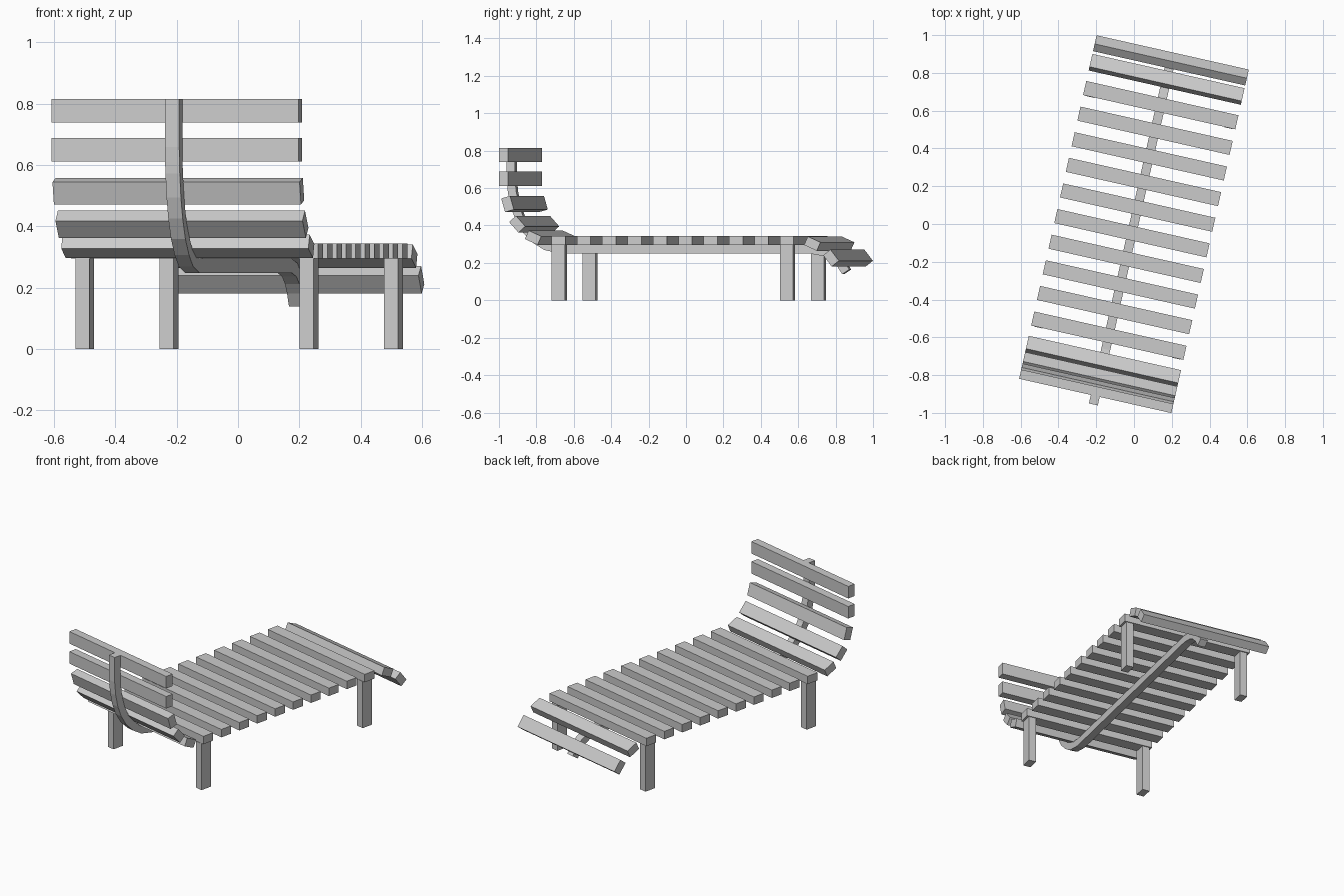
import bpy, bmesh
from math import radians
from mathutils import Matrix, Vector

old = bpy.data.objects.get("Cube")
if old:
    bpy.data.objects.remove(old, do_unlink=True)

grey = bpy.data.materials.new("plain_grey")
grey.use_nodes = True
grey.diffuse_color = (0.6, 0.6, 0.6, 1)
grey.node_tree.nodes["Principled BSDF"].inputs["Base Color"].default_value = (0.6, 0.6, 0.6, 1)

# The whole lounger stands turned about the vertical axis
TURN = Matrix.Rotation(radians(-12.7), 4, 'Z')
SLAT = (0.826, 0.076, 0.05)


def finish(name, bm):
    bmesh.ops.recalc_face_normals(bm, faces=bm.faces)
    mesh = bpy.data.meshes.new(name)
    bm.to_mesh(mesh)
    bm.free()
    mesh.materials.append(grey)
    obj = bpy.data.objects.new(name, mesh)
    bpy.context.collection.objects.link(obj)
    return obj


def box(name, size, centre, tilt=0):
    bm = bmesh.new()
    bmesh.ops.create_cube(bm, size=1)
    bmesh.ops.scale(bm, vec=size, verts=bm.verts)
    obj = finish(name, bm)
    obj.matrix_world = TURN @ Matrix.Translation(centre) @ Matrix.Rotation(radians(tilt), 4, 'X')


def strip(name, path, width, thickness):
    """Bar of constant thickness below a (length, height) path."""
    pts = [Vector(p) for p in path]
    lower = []
    for i, p in enumerate(pts):
        d = (pts[min(i + 1, len(pts) - 1)] - pts[max(i - 1, 0)]).normalized()
        lower.append(p + Vector((d.y, -d.x)) * thickness)
    bm = bmesh.new()
    rings = []
    for a, b in zip(pts, lower):
        rings.append([bm.verts.new((x, q.x, q.y)) for x, q in
                      ((-width / 2, a), (width / 2, a), (width / 2, b), (-width / 2, b))])
    for r, s in zip(rings, rings[1:]):
        for k in range(4):
            n = (k + 1) % 4
            bm.faces.new((r[k], r[n], s[n], s[k]))
    bm.faces.new(rings[0])
    bm.faces.new(rings[-1])
    finish(name, bm).matrix_world = TURN


# Flat seat slats
for i in range(10):
    box(f"seat_slat_{i + 1}", SLAT, (0, -0.606 + 0.139 * i, 0.32))

# Curved backrest slats: length position, height, tilt
for i, (u, z, t) in enumerate([(-0.745, 0.335, -24), (-0.832, 0.407, -48),
                               (-0.885, 0.515, -74), (-0.908, 0.65, -90),
                               (-0.908, 0.777, -90)]):
    box(f"back_slat_{i + 1}", SLAT, (0, u, z), t)

# Drooping foot slats
for i, (u, z, t) in enumerate([(0.785, 0.303, -24), (0.888, 0.226, -52)]):
    box(f"foot_slat_{i + 1}", SLAT, (0, u, z), t)

# Legs under the end seat slats
for end, u in (("front", -0.61), ("back", 0.641)):
    for side, w in (("right", -0.375), ("left", 0.375)):
        box(f"{end}_{side}_leg", (0.047, 0.072, 0.295), (w, u, 0.1475))

# Central spine that carries every slat
strip("spine", [(-0.933, 0.815), (-0.933, 0.66), (-0.925, 0.58), (-0.909, 0.507),
                (-0.886, 0.446), (-0.851, 0.388), (-0.805, 0.343), (-0.755, 0.312),
                (-0.68, 0.295), (0.69, 0.295), (0.775, 0.28), (0.83, 0.25),
                (0.87, 0.21), (0.9, 0.165)], 0.048, 0.046)
